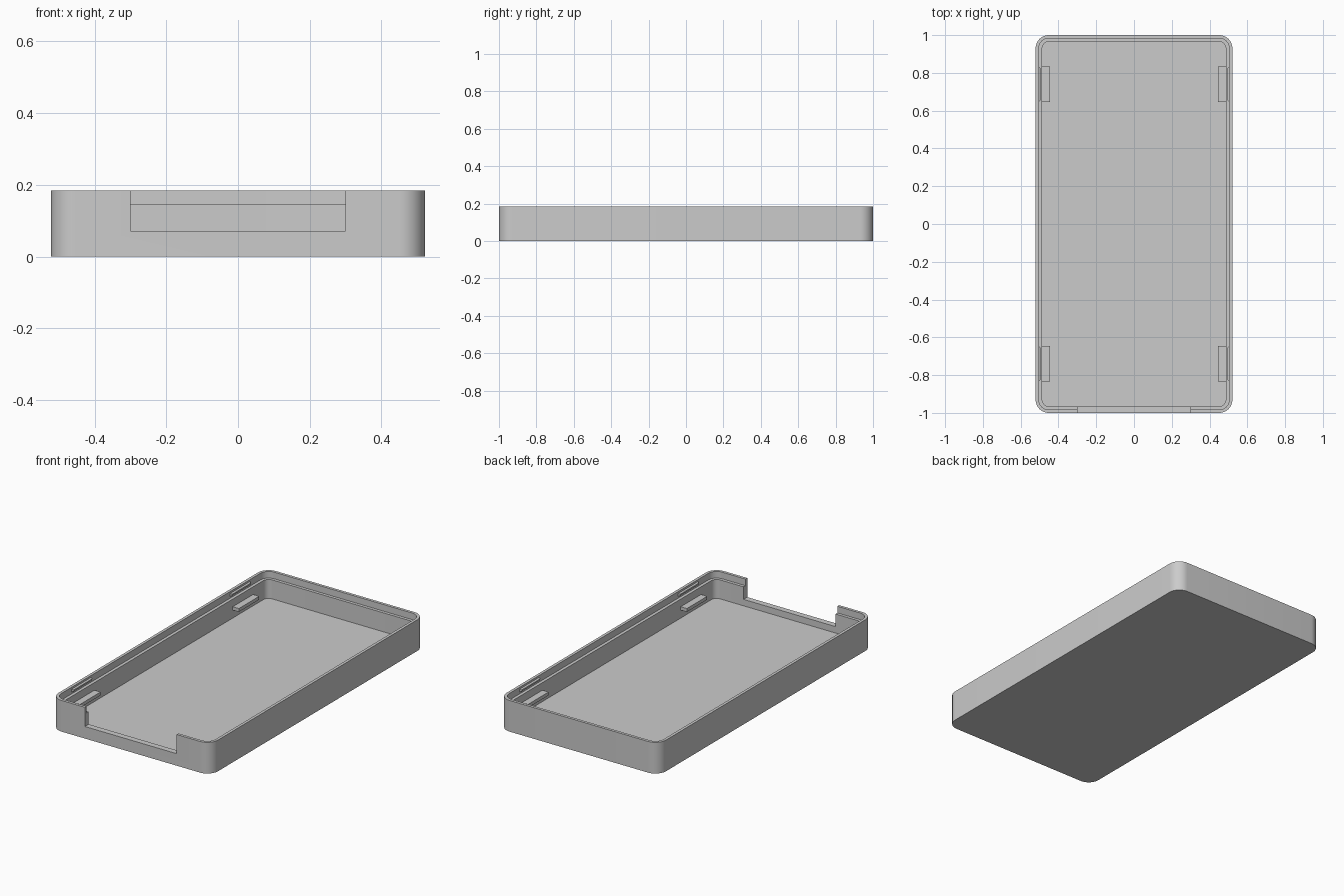
import bpy, bmesh, math

cube = bpy.data.objects.get("Cube")
if cube:
    bpy.data.objects.remove(cube, do_unlink=True)

HALF_X, HALF_Y, HEIGHT, RADIUS = 0.521, 1.0, 0.184, 0.07
FLOOR, LEDGE = 0.033, 0.145
LIP, WALL = 0.017, 0.035

grey = bpy.data.materials.new("plain grey")
grey.use_nodes = True
grey.diffuse_color = (0.6, 0.6, 0.6, 1)
grey.node_tree.nodes["Principled BSDF"].inputs["Base Color"].default_value = (0.6, 0.6, 0.6, 1)


def make_object(name, bm):
    bmesh.ops.recalc_face_normals(bm, faces=bm.faces)
    mesh = bpy.data.meshes.new(name)
    bm.to_mesh(mesh)
    bm.free()
    mesh.materials.append(grey)
    obj = bpy.data.objects.new(name, mesh)
    bpy.context.collection.objects.link(obj)
    return obj


def rounded_ring(bm, inset, z, steps=12):
    """Ring of vertices around a rounded rectangle."""
    r = RADIUS - inset
    ring = []
    for corner, (sx, sy) in enumerate([(1, 1), (-1, 1), (-1, -1), (1, -1)]):
        for i in range(steps + 1):
            a = math.pi / 2 * (corner + i / steps)
            ring.append(bm.verts.new((sx * (HALF_X - RADIUS) + r * math.cos(a),
                                      sy * (HALF_Y - RADIUS) + r * math.sin(a), z)))
    return ring


def prism(name, profile, y0, y1, taper=0.0):
    """Extrude an x-z profile along y; points after the first two may taper."""
    bm = bmesh.new()
    ends = []
    for y, s in ((y0, 1), (y1, -1)):
        ends.append([bm.verts.new((x, y + (s * taper if i > 1 else 0), z))
                     for i, (x, z) in enumerate(profile)])
    n = len(profile)
    for end in ends:
        bm.faces.new(end)
    for i in range(n):
        j = (i + 1) % n
        bm.faces.new((ends[0][i], ends[0][j], ends[1][j], ends[1][i]))
    return make_object(name, bm)


# Tray shell: outer wall, stepped rim, inner wall and floor
bm = bmesh.new()
section = [(0, 0), (0, HEIGHT), (LIP, HEIGHT), (LIP, LEDGE), (WALL, LEDGE), (WALL, FLOOR)]
rings = [rounded_ring(bm, inset, z) for inset, z in section]
for a, b in zip(rings, rings[1:]):
    for i in range(len(a)):
        j = (i + 1) % len(a)
        bm.faces.new((a[i], a[j], b[j], b[i]))
bm.faces.new(rings[0])
bm.faces.new(rings[-1])
tray = make_object("tray_shell", bm)

# Opening in the front wall
cutter = prism("front_opening_cutter",
               [(-0.3, 0.071), (0.3, 0.071), (0.3, 0.3), (-0.3, 0.3)], -1.1, -0.9)
cutter.hide_render = True
cut = tray.modifiers.new("front_opening", 'BOOLEAN')
cut.operation = 'DIFFERENCE'
cut.solver = 'EXACT'
cut.object = cutter
bpy.context.view_layer.objects.active = tray
tray.select_set(True)
bpy.ops.object.modifier_apply(modifier=cut.name)
bpy.data.objects.remove(cutter, do_unlink=True)
bpy.ops.object.shade_smooth_by_angle(angle=math.radians(30))

# Support tabs on the inner walls and snap ridges on the rim
for side, sx in (("left", 1), ("right", -1)):
    for end, y in (("back", 0.74), ("front", -0.74)):
        inner = HALF_X - WALL
        prism(f"{end}_{side}_support_tab",
              [(sx * (inner + 0.004), 0.08), (sx * (inner + 0.004), 0.1),
               (sx * 0.446, 0.1), (sx * 0.446, 0.08)], y - 0.095, y + 0.095)
        lip = HALF_X - LIP
        prism(f"{end}_{side}_snap_ridge",
              [(sx * (lip + 0.002), 0.154), (sx * (lip + 0.002), 0.174),
               (sx * (lip - 0.009), 0.168), (sx * (lip - 0.009), 0.16)],
              y - 0.095, y + 0.095, taper=0.01)
